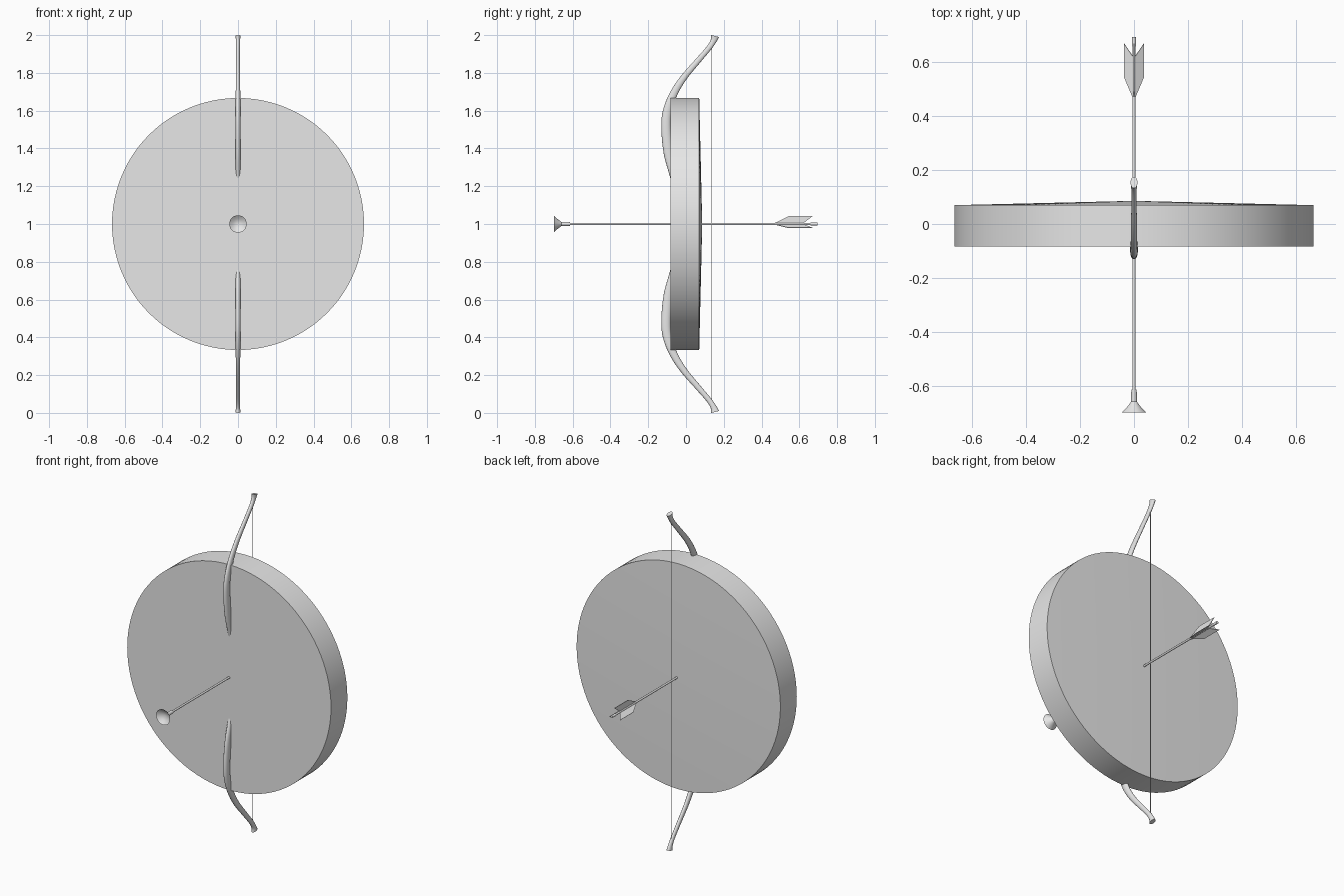
import bpy, bmesh, math
from mathutils import Vector

if "Cube" in bpy.data.objects:
    bpy.data.objects.remove(bpy.data.objects["Cube"])

grey = bpy.data.materials.new("plain grey")
grey.diffuse_color = (0.8, 0.8, 0.8, 1)
grey.use_nodes = True
grey.node_tree.nodes["Principled BSDF"].inputs["Base Color"].default_value = grey.diffuse_color


def finish(name, bm, angle=35):
    bmesh.ops.recalc_face_normals(bm, faces=bm.faces)
    mesh = bpy.data.meshes.new(name)
    bm.to_mesh(mesh)
    bm.free()
    mesh.materials.append(grey)
    ob = bpy.data.objects.new(name, mesh)
    bpy.context.collection.objects.link(ob)
    bpy.ops.object.select_all(action='DESELECT')
    ob.select_set(True)
    bpy.context.view_layer.objects.active = ob
    bpy.ops.object.shade_smooth_by_angle(angle=math.radians(angle))
    return ob


def lathe_y(name, profile, sides):
    """Turn (y, radius) points around the arrow axis at z = 1."""
    bm = bmesh.new()
    rings = []
    for y, r in profile:
        if r == 0:
            rings.append([bm.verts.new((0, y, 1))] * sides)
        else:
            rings.append([bm.verts.new((r * math.cos(i * math.tau / sides), y,
                                        1 + r * math.sin(i * math.tau / sides)))
                          for i in range(sides)])
    for a, b in zip(rings, rings[1:]):
        for i in range(sides):
            j = (i + 1) % sides
            bm.faces.new(list(dict.fromkeys((a[i], a[j], b[j], b[i]))))
    return finish(name, bm)


def catmull(p, steps):
    """Smooth curve through points of any dimension."""
    q = [p[0]] + p + [p[-1]]
    out = []
    for k in range(len(p) - 1):
        a, b, c, d = q[k:k + 4]
        for s in range(steps):
            t = s / steps
            out.append(tuple(0.5 * (2 * b[n] + (c[n] - a[n]) * t
                             + (2 * a[n] - 5 * b[n] + 4 * c[n] - d[n]) * t * t
                             + (3 * b[n] - a[n] - 3 * c[n] + d[n]) * t ** 3)
                             for n in range(len(b))))
    return out + [p[-1]]


# Target disc with a very shallow conical back
lathe_y("target_disc", [(-0.083, 0), (-0.083, 0.667), (0.07, 0.667), (0.086, 0)], 96)

# Arrow shaft, nock, ferrule and hollow suction cup
lathe_y("arrow_shaft", [(-0.64, 0), (-0.64, 0.006), (0.69, 0.006), (0.69, 0)], 16)
lathe_y("arrow_nock", [(0.66, 0), (0.66, 0.0075), (0.695, 0.0075), (0.695, 0)], 16)
lathe_y("suction_cup", [(-0.615, 0), (-0.615, 0.010), (-0.66, 0.011), (-0.68, 0.026),
                        (-0.70, 0.046), (-0.685, 0.028), (-0.675, 0)], 32)

# Three swallow-tailed vanes around the shaft
for n in range(3):
    ang = n * math.tau / 3
    rad = Vector((math.sin(ang), 0, math.cos(ang)))
    side = Vector((math.cos(ang), 0, -math.sin(ang))) * 0.0015
    bm = bmesh.new()
    outline = [(0.003, 0.465), (0.042, 0.545), (0.042, 0.67), (0.003, 0.62)]
    a, b = [[bm.verts.new(Vector((0, y, 1)) + rad * r + side * s) for r, y in outline]
            for s in (-1, 1)]
    bm.faces.new(a)
    bm.faces.new(b)
    for i in range(4):
        j = (i + 1) % 4
        bm.faces.new((a[i], a[j], b[j], b[i]))
    finish(f"arrow_vane_{n + 1}", bm)

# Recurve bow: (y, height above centre, half depth, half width)
half = [(-0.02, 0, 0.022, 0.016), (-0.03, 0.12, 0.022, 0.016),
        (-0.065, 0.26, 0.022, 0.014), (-0.094, 0.38, 0.025, 0.014),
        (-0.106, 0.52, 0.025, 0.014), (-0.096, 0.61, 0.023, 0.013),
        (-0.06, 0.70, 0.020, 0.012), (-0.008, 0.78, 0.017, 0.011),
        (0.06, 0.86, 0.015, 0.010), (0.12, 0.93, 0.014, 0.010),
        (0.146, 0.97, 0.016, 0.011), (0.154, 0.995, 0.022, 0.013)]
path = catmull([(y, -z, d, w) for y, z, d, w in half[:0:-1]] + half, 5)
bm = bmesh.new()
rings = []
sides = 16
for k, (y, z, d, w) in enumerate(path):
    p0, p1 = path[max(k - 1, 0)], path[min(k + 1, len(path) - 1)]
    t = Vector((0, p1[0] - p0[0], p1[1] - p0[1])).normalized()
    out = Vector((0, t.z, -t.y))
    ring = []
    for i in range(sides):
        u = i * math.tau / sides
        v = Vector((w * math.cos(u), y, z)) + out * d * math.sin(u)
        v.z = 1 + max(-1, min(1, v.z))
        ring.append(bm.verts.new(v))
    rings.append(ring)
for a, b in zip(rings, rings[1:]):
    for i in range(sides):
        j = (i + 1) % sides
        bm.faces.new((a[i], a[j], b[j], b[i]))
bm.faces.new(rings[0])
bm.faces.new(rings[-1])
finish("bow", bm, 45)

# Bow string
bpy.ops.mesh.primitive_cylinder_add(vertices=8, radius=0.0018, depth=1.93,
                                    location=(0, 0.137, 1))
string = bpy.context.object
string.name = "bow_string"
string.data.materials.append(grey)
bpy.ops.object.shade_smooth_by_angle(angle=math.radians(50))
